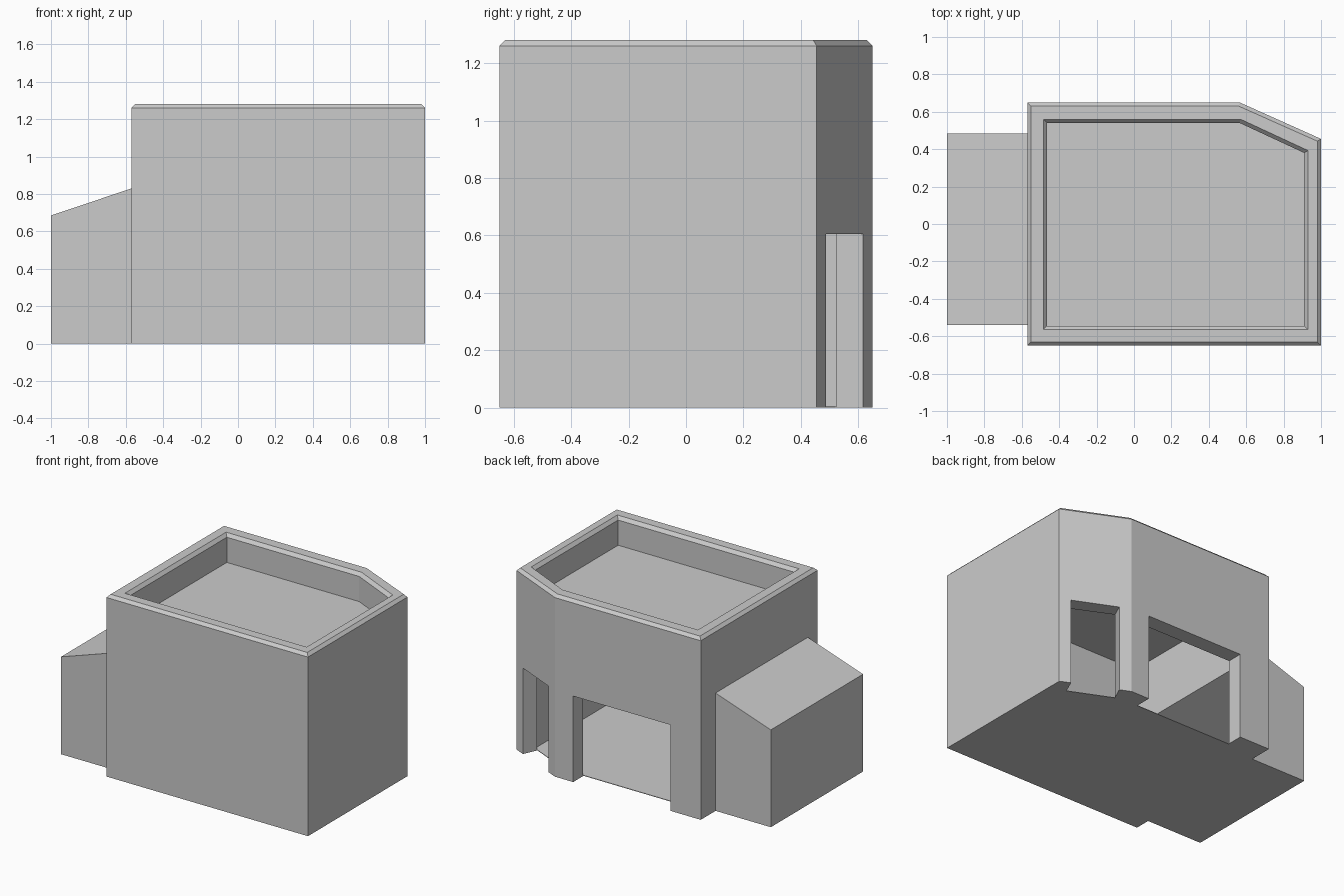
import bpy, bmesh

if "Cube" in bpy.data.objects:
    bpy.data.objects.remove(bpy.data.objects["Cube"])


def loft(name, rings):
    """Closed solid through a stack of matching rings of 3D points."""
    bm = bmesh.new()
    loops = [[bm.verts.new(p) for p in ring] for ring in rings]
    n = len(loops[0])
    for a, b in zip(loops, loops[1:]):
        for i in range(n):
            j = (i + 1) % n
            bm.faces.new((a[i], a[j], b[j], b[i]))
    bm.faces.new(loops[0][::-1])
    bm.faces.new(loops[-1])
    bmesh.ops.recalc_face_normals(bm, faces=bm.faces[:])
    me = bpy.data.meshes.new(name)
    bm.to_mesh(me)
    bm.free()
    ob = bpy.data.objects.new(name, me)
    bpy.context.collection.objects.link(ob)
    return ob


def flat(outline, z):
    return [(x, y, z) for x, y in outline]


def prism(name, outline, z0, z1):
    return loft(name, [flat(outline, z0), flat(outline, z1)])


def lean_to(name, x0, x1, y0, y1, z, h0, h1):
    """Box whose top slopes from h0 at x0 to h1 at x1."""
    side = [(x0, z), (x1, z), (x1, h1), (x0, h0)]
    return loft(name, [[(x, y, h) for x, h in side] for y in (y0, y1)])


def combine(target, other, operation):
    other.hide_render = True
    mod = target.modifiers.new(operation, 'BOOLEAN')
    mod.operation = operation
    mod.solver = 'EXACT'
    mod.object = other
    bpy.context.view_layer.objects.active = target
    bpy.ops.object.modifier_apply(modifier=mod.name)
    bpy.data.objects.remove(other)


# Wall outlines, with one clipped back corner
outer = [(-.57, -.65), (1, -.65), (1, .455), (.565, .65), (-.57, .65)]
rim = [(-.55, -.63), (.98, -.63), (.98, .443), (.56, .63), (-.55, .63)]
lip = [(-.485, -.565), (.93, -.565), (.93, .393), (.57, .56), (-.485, .56)]
inner = [(-.465, -.545), (.91, -.545), (.91, .38), (.565, .54), (-.465, .54)]

# Main block with chamfered top edge, and the sloping annex
building = loft("building", [flat(outer, 0), flat(outer, 1.26), flat(rim, 1.28)])
annex = lean_to("annex", -1, -.53, -.54, .485, 0, .685, .843)
combine(building, annex, 'UNION')

# Roof well inside the parapet
combine(building, loft("roof_well", [flat(inner, 1.08), flat(inner, 1.257),
                                     flat(lip, 1.28), flat(lip, 1.4)]), 'DIFFERENCE')

# Hollow room and the annex room opening off it
combine(building, prism("room", inner, .004, 1.07), 'DIFFERENCE')
combine(building, lean_to("annex_room", -.91, -.44, -.45, .395, .004, .5, .658), 'DIFFERENCE')

# Wide back doorway
combine(building, prism("back_doorway", [(-.333, .535), (.423, .535), (.423, .8), (-.333, .8)],
                        -.1, .605), 'DIFFERENCE')

# Narrow doorway square to the clipped corner
nx, ny = .409, .912
a, b = (.929, .487), (.639, .617)
door = [(p[0] + nx * d, p[1] + ny * d) for p, d in ((a, -.107), (a, .1), (b, .1), (b, -.107))]
combine(building, prism("corner_doorway", door, -.1, .605), 'DIFFERENCE')
